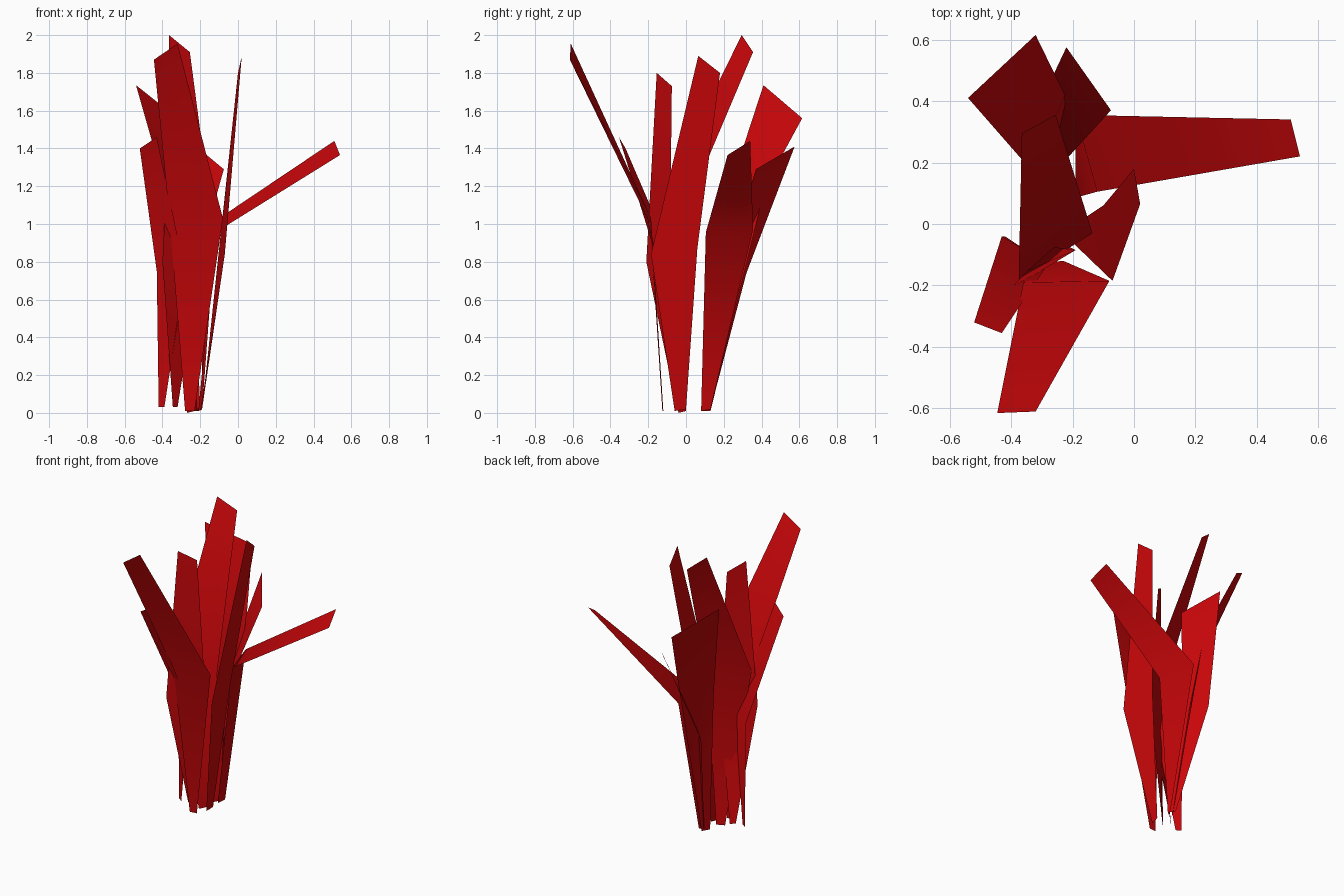
import bpy

red = bpy.data.materials.new("leaf_red")
red.diffuse_color = (0.6, 0.002, 0.003, 1)


def leaf(name, base, middle, tip):
    """Two-sided flat leaf: three cross edges joined by two quads."""
    verts = [*base, *middle, *tip]
    mesh = bpy.data.meshes.new(name)
    mesh.from_pydata(verts, [], [(2, 3, 1, 0), (4, 5, 3, 2)])
    mesh.materials.append(red)
    mesh.shade_smooth()
    obj = bpy.data.objects.new(name, mesh)
    bpy.context.collection.objects.link(obj)


# Leaf folded far out to the right
leaf("right_leaf",
     [(-0.21, 0.08, 0.01), (-0.19, 0.13, 0.02)],
     [(-0.12, 0.105, 0.955), (-0.19, 0.355, 0.97)],
     [(0.54, 0.22, 1.365), (0.51, 0.34, 1.44)])

# Leaf leaning forward
leaf("front_leaf",
     [(-0.28, -0.125, 0.01), (-0.23, -0.12, 0.01)],
     [(-0.36, -0.19, 1.0), (-0.08, -0.185, 1.03)],
     [(-0.445, -0.615, 1.87), (-0.32, -0.61, 1.955)])

# Short leaf at the front left
leaf("front_left_leaf",
     [(-0.42, -0.04, 0.03), (-0.39, -0.06, 0.03)],
     [(-0.43, -0.04, 0.75), (-0.28, -0.13, 0.74)],
     [(-0.52, -0.32, 1.40), (-0.43, -0.355, 1.46)])

# Upright leaf behind the front leaf
leaf("upright_leaf",
     [(-0.345, -0.05, 0.03), (-0.32, -0.02, 0.03)],
     [(-0.40, -0.21, 0.80), (-0.19, -0.085, 0.85)],
     [(-0.35, -0.155, 1.80), (-0.26, -0.075, 1.73)])

# Tallest leaf, leaning back
leaf("tall_leaf",
     [(-0.27, -0.04, 0.0), (-0.23, 0.0, 0.01)],
     [(-0.375, -0.18, 1.04), (-0.135, -0.03, 1.0)],
     [(-0.365, 0.295, 2.0), (-0.255, 0.355, 1.91)])

# Thin upright leaf at the right side
leaf("side_leaf",
     [(-0.20, -0.06, 0.01), (-0.19, 0.0, 0.02)],
     [(-0.07, -0.185, 0.84), (-0.10, 0.06, 0.87)],
     [(0.02, 0.065, 1.89), (0.0, 0.18, 1.80)])

# Wide leaf at the back left
leaf("back_left_leaf",
     [(-0.24, 0.08, 0.01), (-0.21, 0.13, 0.01)],
     [(-0.33, 0.17, 1.0), (-0.225, 0.42, 1.20)],
     [(-0.54, 0.41, 1.735), (-0.32, 0.615, 1.56)])

# Short leaf at the back
leaf("back_leaf",
     [(-0.23, 0.13, 0.02), (-0.20, 0.10, 0.02)],
     [(-0.34, 0.32, 0.74), (-0.23, 0.20, 0.74)],
     [(-0.22, 0.575, 1.41), (-0.075, 0.37, 1.29)])
